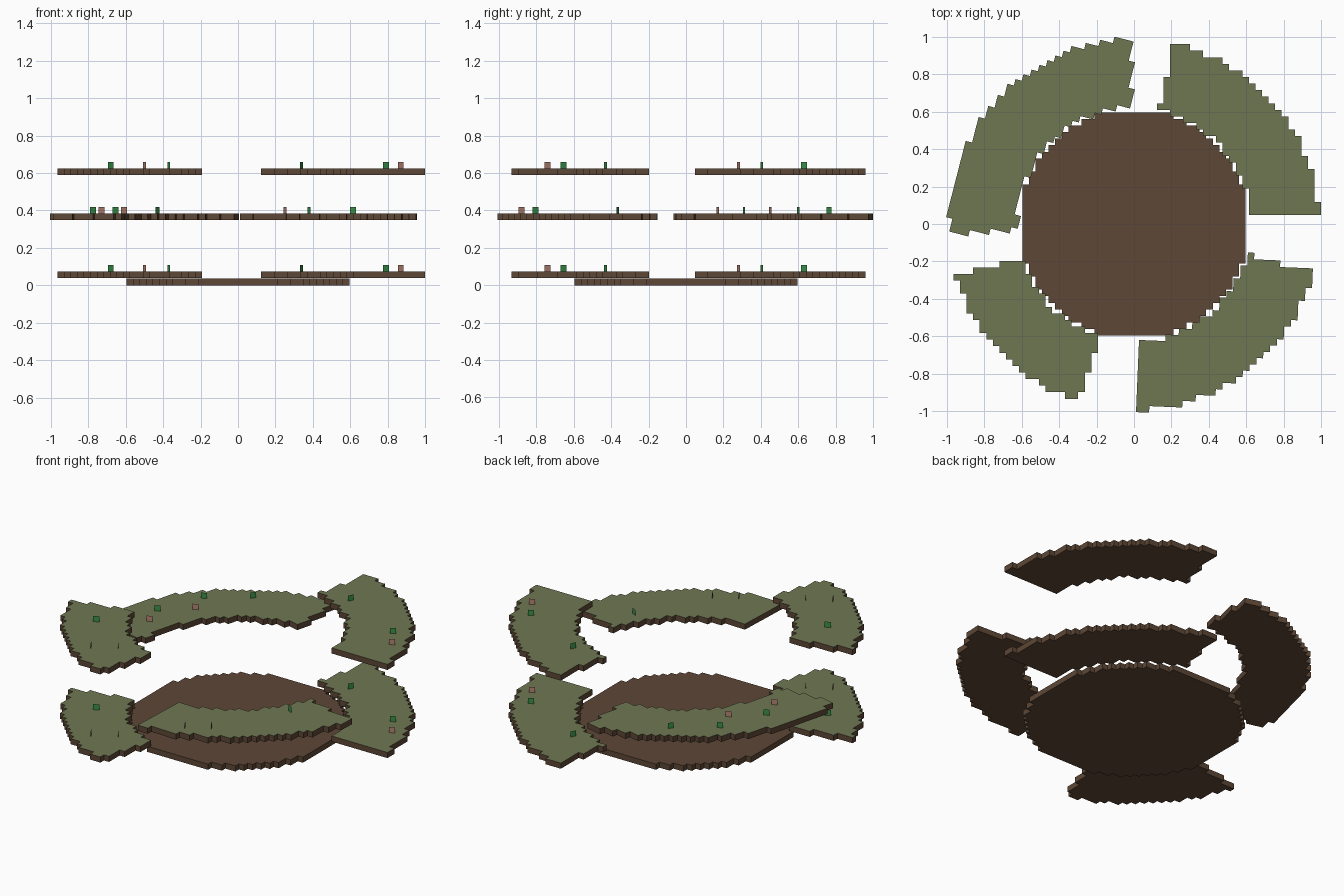
import bpy, bmesh, math

if "Cube" in bpy.data.objects:
    bpy.data.objects.remove(bpy.data.objects["Cube"])

V = 0.03509           # block size used by every stepped slab


def material(name, rgb):
    lin = [(c / 255 / 12.92) if c < 11 else ((c / 255 + 0.055) / 1.055) ** 2.4 for c in rgb]
    m = bpy.data.materials.new(name)
    m.diffuse_color = (*lin, 1)
    m.use_nodes = True
    m.node_tree.nodes["Principled BSDF"].inputs["Base Color"].default_value = m.diffuse_color
    return m


SOIL = material("soil brown", (93, 71, 54))
GRASS = material("grass green", (110, 119, 82))
LEAF = material("leaf green", (56, 142, 72))
PETAL = material("petal pink", (178, 130, 112))


def finish(name, bm, mats):
    me = bpy.data.meshes.new(name)
    bm.to_mesh(me)
    bm.free()
    for m in mats:
        me.materials.append(m)
    ob = bpy.data.objects.new(name, me)
    bpy.context.collection.objects.link(ob)
    return ob


def stepped_slab(name, z, mats, r_in, r_out, a0=0, a1=360, half=False, turn=0, dy=0):
    """Stepped ring sector made of square cells, one block thick."""
    bm = bmesh.new()
    shift = 0.5 if half else 0.0
    ca, sa = math.cos(math.radians(turn)), math.sin(math.radians(turn))
    corners = {}

    def corner(x, y):
        if (x, y) not in corners:
            px, py = x * V, y * V
            corners[x, y] = bm.verts.new((px * ca - py * sa, px * sa + py * ca + dy, z))
        return corners[x, y]

    for i in range(-30, 31):
        for j in range(-30, 31):
            cx, cy = i + shift, j + shift
            ang = (math.degrees(math.atan2(cy, cx)) - a0) % 360
            if r_in <= math.hypot(cx, cy) <= r_out and ang <= a1 - a0:
                x0, x1, y0, y1 = cx - .5, cx + .5, cy - .5, cy + .5
                bm.faces.new([corner(x0, y0), corner(x0, y1), corner(x1, y1), corner(x1, y0)])
    ext = bmesh.ops.extrude_face_region(bm, geom=bm.faces[:], use_keep_orig=True)
    for g in ext["geom"]:
        if isinstance(g, bmesh.types.BMVert):
            g.co.z += V
    bmesh.ops.recalc_face_normals(bm, faces=bm.faces[:])
    bm.normal_update()
    # grass only on the upward faces
    for f in bm.faces:
        f.material_index = 1 if len(mats) > 1 and f.normal.z > 0.5 else 0
    return finish(name, bm, mats)


def plant(name, x, y, z, dx, dy, mat):
    """Small upright card standing on a terrace."""
    k = V / 2 / math.hypot(dx, dy)
    bm = bmesh.new()
    pts = [(-1, 0), (1, 0), (1, V), (-1, V)]
    bm.faces.new([bm.verts.new((x + s * dx * k, y + s * dy * k, z + h)) for s, h in pts])
    finish(name, bm, [mat])


# Round soil base
stepped_slab("soil_base", 0.0, [SOIL], 0, 17.5, half=True)

# Terraces: name, levels, start angle, end angle, half-cell grid, turn
R_IN, R_OUT = 17.75, 28.2
TERRACES = [
    ("back_right_terrace", (0.038, 0.589), 3.4, 77.5, False, 0),
    ("front_left_terrace", (0.038, 0.589), 196.2, 252.6, False, 0),
    ("back_left_terrace", (0.348,), 105.2, 197.2, True, -14.4),
    ("front_right_terrace", (0.348,), 273.6, 347.5, False, -2.4),
]
# Plants per terrace: x, y, card direction, material
PLANTS = {
    "back_right_terrace": [(.34, .63, 1, 2, LEAF), (.79, .405, 2, 1, LEAF), (.87, .28, 2, 1, PETAL)],
    "front_left_terrace": [(-.68, -.43, 2, 1, LEAF), (-.37, -.655, 1, -2, LEAF), (-.5, -.74, 1, -2, PETAL)],
    "back_left_terrace": [(-.43, .765, 2, 2.6, LEAF), (-.655, .6, 2, .8, LEAF), (-.775, .31, 2, .8, LEAF),
                          (-.73, .17, 2, .8, PETAL), (-.61, .45, 2, .8, PETAL)],
    "front_right_terrace": [(.25, -.88, 1, -2, PETAL), (.38, -.805, 1, -2, LEAF), (.615, -.365, 2, -1, LEAF)],
}
for name, levels, a0, a1, half, turn in TERRACES:
    for n, z in enumerate(levels):
        stepped_slab(f"{name}_{n + 1}", z, [SOIL, GRASS], R_IN, R_OUT, a0, a1, half, turn, -0.004)
        for i, (x, y, dx, dy, mat) in enumerate(PLANTS[name]):
            kind = "flower" if mat is PETAL else "leaf"
            plant(f"{kind}_{name}_{n + 1}_{i + 1}", x, y, z + V, dx, dy, mat)
